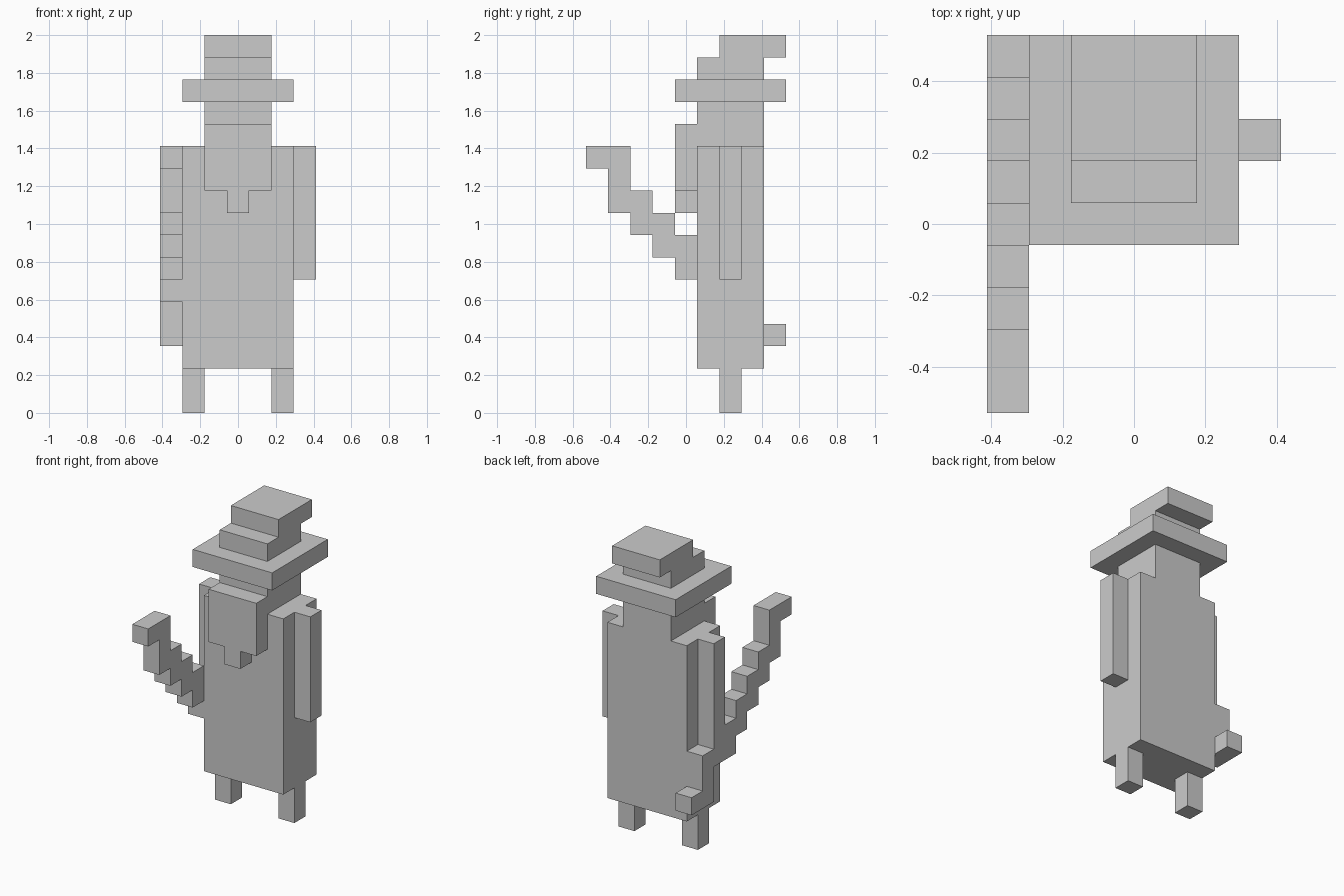
import bpy, bmesh
from mathutils import Vector

if "Cube" in bpy.data.objects:
    bpy.data.objects.remove(bpy.data.objects["Cube"])

U = 2 / 17  # one voxel


def prism(name, profile, axis, lo, hi):
    """Extrude a profile: axis 'y' takes (x, z) points, axis 'x' takes (y, z) points."""
    def place(a, b, d):
        return Vector((a, d, b) if axis == 'y' else (d, a, b)) * U
    bm = bmesh.new()
    face = bm.faces.new([bm.verts.new(place(a, b, lo)) for a, b in profile])
    out = bmesh.ops.extrude_face_region(bm, geom=[face])
    shift = place(0, 0, hi - lo)
    bmesh.ops.translate(bm, vec=shift,
                        verts=[g for g in out['geom'] if isinstance(g, bmesh.types.BMVert)])
    bmesh.ops.recalc_face_normals(bm, faces=bm.faces)
    mesh = bpy.data.meshes.new(name)
    bm.to_mesh(mesh)
    bm.free()
    obj = bpy.data.objects.new(name, mesh)
    bpy.context.collection.objects.link(obj)
    return obj


def box(name, x0, x1, y0, y1, z0, z1):
    return prism(name, [(x0, z0), (x1, z0), (x1, z1), (x0, z1)], 'y', y0, y1)


def mirrored(half):
    """Complete a right-hand half profile across x = 0."""
    return half + [(-x, z) for x, z in reversed(half)]


# Robe and head
prism("robe_and_head", mirrored([(2.5, 2), (2.5, 12), (1.5, 12), (1.5, 14)]), 'y', 0.5, 3.5)

# Beard with pointed tip
prism("beard", mirrored([(0.5, 9), (0.5, 10), (1.5, 10), (1.5, 13)]), 'y', -0.5, 0.5)

# Hat: brim and bent crown
box("hat_brim", -2.5, 2.5, -0.5, 4.5, 14, 15)
prism("hat_crown", [(0.5, 15), (3.5, 15), (3.5, 16), (4.5, 16),
                    (4.5, 17), (1.5, 17), (1.5, 16), (0.5, 16)], 'x', -1.5, 1.5)

# Legs
for side, x in (("left", 1.5), ("right", -2.5)):
    box(side + "_leg", x, x + 1, 1.5, 2.5, 0, 2)

# Free arm
box("left_arm", 2.5, 3.5, 1.5, 2.5, 6, 12)

# Other arm fused with the slanted staff, as (bottom, top) per column along y
columns = [(11, 12), (9, 12), (8, 10), (7, 9), (6, 8), (5, 7), (5, 12), (3, 6), (3, 4)]
bottom, top = [], []
for i, (lo, hi) in enumerate(columns):
    y = i - 4.5
    for line, z in ((bottom, lo), (top, hi)):
        if line and line[-1][1] == z:
            line[-1] = (y + 1, z)
        else:
            line += [(y, z), (y + 1, z)]
prism("right_arm_and_staff", bottom + top[::-1], 'x', -3.5, -2.5)
